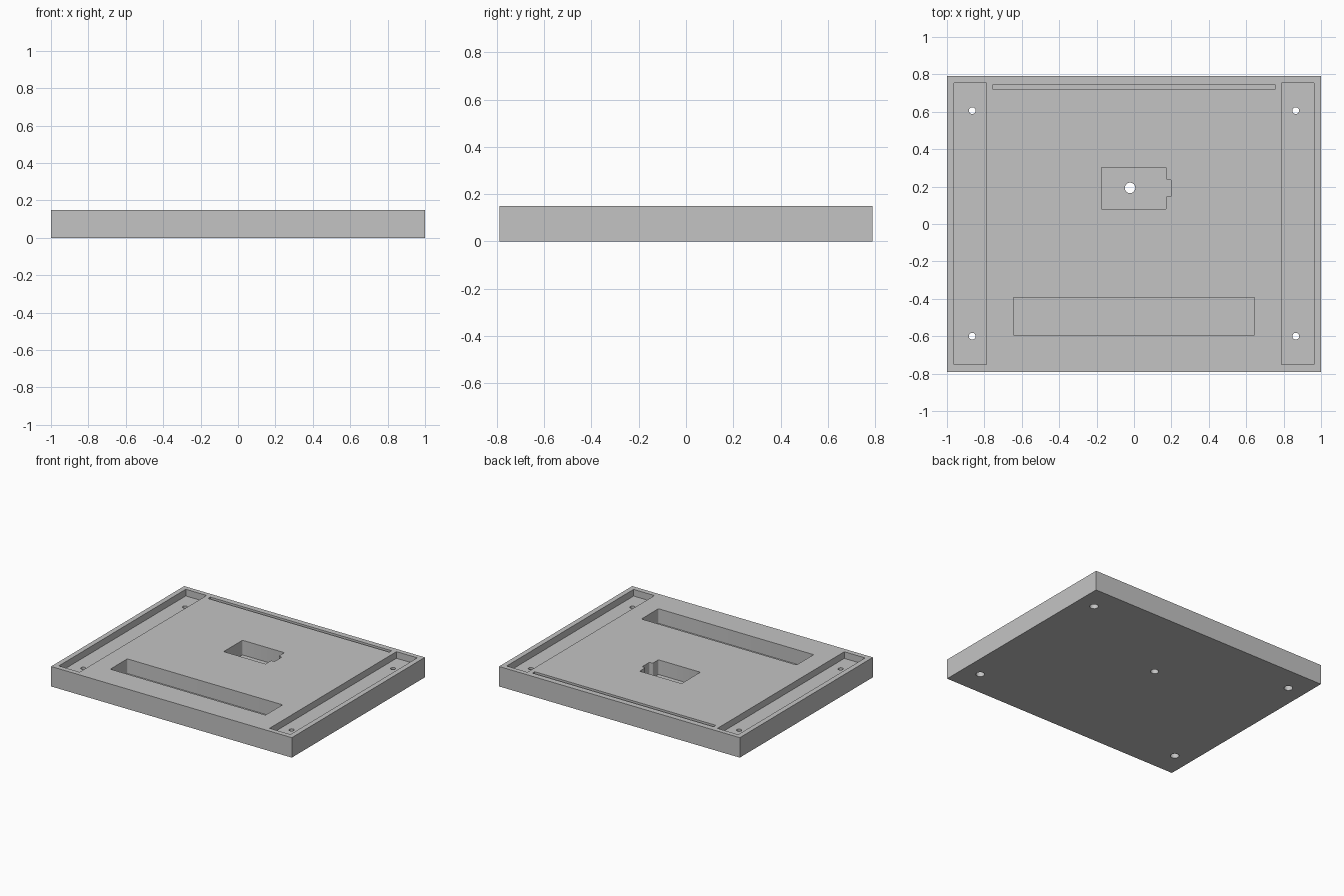
import bpy, bmesh, math

if "Cube" in bpy.data.objects:
    bpy.data.objects.remove(bpy.data.objects["Cube"])

X, Y, H = 1.0, 0.79, 0.15   # half width, half depth, height

grey = bpy.data.materials.new("plain grey")
grey.diffuse_color = (0.55, 0.55, 0.55, 1)
grey.use_nodes = True
grey.node_tree.nodes["Principled BSDF"].inputs["Base Color"].default_value = grey.diffuse_color


def prism(name, outline, z0, z1, fillet=0.0):
    """Extrude a flat outline from z0 to z1, optionally rounding its upright edges."""
    bm = bmesh.new()
    base = bm.faces.new([bm.verts.new((x, y, z0)) for x, y in outline])
    top = bmesh.ops.extrude_face_region(bm, geom=[base])["geom"]
    for v in top:
        if isinstance(v, bmesh.types.BMVert):
            v.co.z = z1
    if fillet:
        upright = [e for e in bm.edges
                   if abs(e.verts[0].co.z - e.verts[1].co.z) > 1e-4]
        bmesh.ops.bevel(bm, geom=upright, offset=fillet, segments=3,
                        profile=0.5, affect='EDGES')
    bmesh.ops.recalc_face_normals(bm, faces=bm.faces)
    mesh = bpy.data.meshes.new(name)
    bm.to_mesh(mesh)
    bm.free()
    ob = bpy.data.objects.new(name, mesh)
    bpy.context.collection.objects.link(ob)
    return ob


def rect(x0, x1, y0, y1):
    return [(x0, y0), (x1, y0), (x1, y1), (x0, y1)]


def circle(x, y, r, n=32):
    return [(x + r * math.cos(2 * math.pi * i / n),
             y + r * math.sin(2 * math.pi * i / n)) for i in range(n)]


# Base plate
plate = prism("base_plate", rect(-X, X, -Y, Y), 0, H)
plate.data.materials.append(grey)

TOP = H + 0.05
cutters = []

# Long shallow channels along both sides
for s in (-1, 1):
    a, b = sorted((s * 0.789, s * 0.962))
    cutters.append(prism("side_channel", rect(a, b, -0.752, 0.754), H - 0.05, TOP))

# Thin slot at the back
cutters.append(prism("back_slot", rect(-0.753, 0.753, 0.72, 0.747), H - 0.08, TOP))

# Deep tray at the front
cutters.append(prism("front_tray", rect(-0.645, 0.645, -0.594, -0.392),
                     H - 0.11, TOP, 0.006))

# Centre pocket with a small side notch
pocket = [(-0.175, 0.08), (0.173, 0.08), (0.173, 0.148), (0.2, 0.148),
          (0.2, 0.235), (0.173, 0.235), (0.173, 0.303), (-0.175, 0.303)]
cutters.append(prism("centre_pocket", pocket, H - 0.11, TOP, 0.006))

# Centre hole, corner screw holes and their recesses underneath
cutters.append(prism("centre_hole", circle(-0.021, 0.193, 0.028), -0.05, TOP))
for x in (-0.865, 0.865):
    for y in (-0.6, 0.606):
        cutters.append(prism("screw_hole", circle(x, y, 0.018), -0.05, TOP))
        cutters.append(prism("screw_recess", circle(x, y, 0.03), -0.05, 0.05))

# Cut everything out of the plate
bpy.context.view_layer.objects.active = plate
plate.select_set(True)
for c in cutters:
    mod = plate.modifiers.new("cut", 'BOOLEAN')
    mod.operation = 'DIFFERENCE'
    mod.solver = 'EXACT'
    mod.object = c
    bpy.ops.object.modifier_apply(modifier=mod.name)
    bpy.data.objects.remove(c)

bpy.ops.object.shade_smooth_by_angle(angle=math.radians(32))
